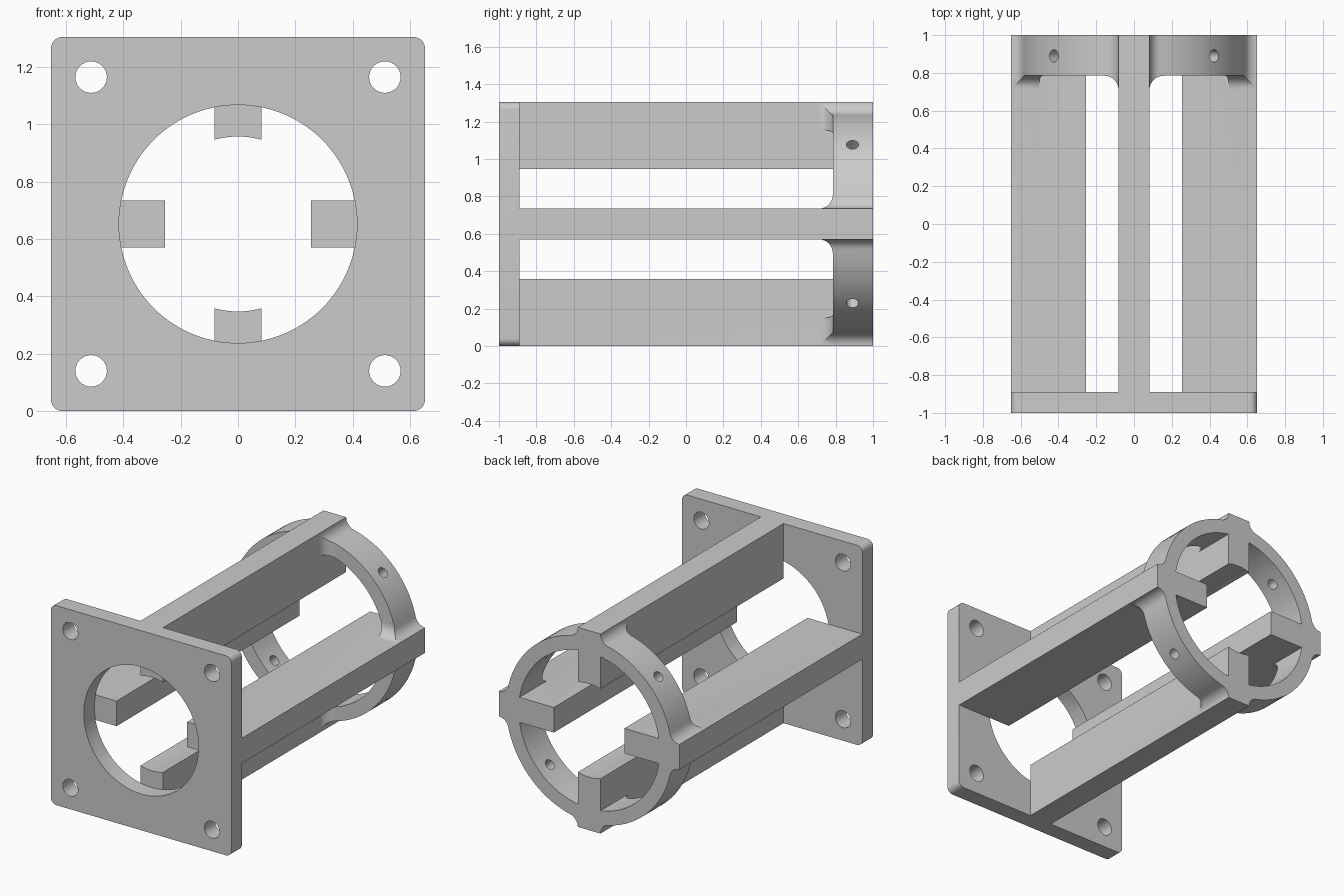
import bpy, bmesh
from math import sin, cos, pi, atan2, sqrt
from mathutils import Matrix, Vector

HALF = 0.652          # half side of the square plate
RIB = 0.082           # half rib thickness
RING_OUT, RING_IN, FILLET = 0.6, 0.51, 0.07
PLATE_BACK, COLLAR_FRONT = -0.89, 0.785

cube = bpy.data.objects.get("Cube")
if cube:
    bpy.data.objects.remove(cube, do_unlink=True)

grey = bpy.data.materials.new("plain grey")
grey.use_nodes = True
grey.diffuse_color = (0.6, 0.6, 0.6, 1)
grey.node_tree.nodes["Principled BSDF"].inputs["Base Color"].default_value = (0.6, 0.6, 0.6, 1)


def arc(cx, cy, r, a0, a1, n):
    return [(cx + r * cos(a0 + (a1 - a0) * i / n), cy + r * sin(a0 + (a1 - a0) * i / n))
            for i in range(n + 1)]


def prism(name, pts, lo, hi, turn=0, upright=False):
    """Extrude a profile along y (or along z when upright), then turn it about y."""
    bm = bmesh.new()
    place = (lambda p, d: (p[0], p[1], d)) if upright else (lambda p, d: (p[0], d, p[1]))
    face = bm.faces.new([bm.verts.new(place(p, lo)) for p in pts])
    ext = bmesh.ops.extrude_face_region(bm, geom=[face])
    shift = Vector(place((0, 0), hi - lo))
    bmesh.ops.translate(bm, vec=shift, verts=[v for v in ext["geom"] if isinstance(v, bmesh.types.BMVert)])
    bmesh.ops.rotate(bm, cent=(0, 0, 0), matrix=Matrix.Rotation(turn, 3, "Y"), verts=bm.verts)
    bmesh.ops.recalc_face_normals(bm, faces=bm.faces)
    mesh = bpy.data.meshes.new(name)
    bm.to_mesh(mesh)
    bm.free()
    mesh.materials.append(grey)
    ob = bpy.data.objects.new(name, mesh)
    bpy.context.collection.objects.link(ob)
    return ob


def circle(cx, cy, r, n):
    return arc(cx, cy, r, 0, 2 * pi * (n - 1) / n, n - 1)


def combine(ob, other, mode):
    mod = ob.modifiers.new(mode.lower(), "BOOLEAN")
    mod.operation, mod.object, mod.solver = mode, other, "EXACT"
    bpy.context.view_layer.objects.active = ob
    bpy.ops.object.modifier_apply(modifier=mod.name)
    bpy.data.objects.remove(other, do_unlink=True)


# Square base plate with rounded corners, bore and four screw holes
r = 0.04
outline = []
for k, (sx, sz) in enumerate([(1, 1), (-1, 1), (-1, -1), (1, -1)]):
    outline += arc(sx * (HALF - r), sz * (HALF - r), r, k * pi / 2, (k + 1) * pi / 2, 8)
frame = prism("mounting_frame", outline, -1, PLATE_BACK)
combine(frame, prism("bore_cutter", circle(0, 0, 0.415, 96), -1.1, -0.8), "DIFFERENCE")
for sx in (-1, 1):
    for sz in (-1, 1):
        combine(frame, prism("screw_cutter", circle(sx * 0.512, sz * 0.512, 0.055, 32), -1.1, -0.8), "DIFFERENCE")

# Collar outline: a ring that flares with a fillet into each rib corner
fx = RIB + FILLET
fz = sqrt((RING_OUT + FILLET) ** 2 - fx ** 2)
lean = atan2(fz, fx)
quarter = [(RIB, HALF)] + arc(fx, fz, FILLET, pi, pi + lean, 8)[1:]
quarter += arc(0, 0, RING_OUT, lean, pi / 2 - lean, 20)[1:]
quarter += [(z, x) for x, z in reversed(quarter[:9])][1:]
collar_outline = []
for k in range(4):
    c, s = round(cos(k * pi / 2)), round(sin(k * pi / 2))
    collar_outline += [(x * c + z * s, z * c - x * s) for x, z in quarter]


def make_collar(name, front):
    ob = prism(name, collar_outline, front, 1)
    combine(ob, prism("ring_cutter", circle(0, 0, RING_IN, 96), 0.5, 1.2), "DIFFERENCE")
    return ob


collar = make_collar("collar", COLLAR_FRONT)

# Rounded gussets where the collar front meets the rib sides
g = 0.075
bend = arc(RIB + g, COLLAR_FRONT - g, g, pi, pi / 2, 10)
right_gusset = bend + [(RIB + g, 0.83), (RIB - 0.03, 0.83), (RIB - 0.03, COLLAR_FRONT - g)]
for k in range(4):
    for side in (1, -1):
        gusset = prism("gusset", [(side * x, y) for x, y in right_gusset], 0.42, 0.7, k * pi / 2, True)
        combine(gusset, make_collar("gusset_limit", 0.69), "INTERSECT")
        combine(collar, gusset, "UNION")
combine(frame, collar, "UNION")

# Four ribs: upper and lower have a hollow inner face, the sides are flat
half_angle = atan2(RIB, 0.294)
hollow = arc(0, 0, 0.305, pi / 2 - half_angle, pi / 2 + half_angle, 10)
flat = [(RIB, 0.255), (-RIB, 0.255)]
for k in range(4):
    inner = flat if k % 2 else hollow
    rib = prism("rib", inner + [(-RIB, HALF), (RIB, HALF)], PLATE_BACK - 0.02, 1, k * pi / 2)
    combine(frame, rib, "UNION")
    if k == 0:
        continue

# Reopen the plate bore and drill the diagonal collar holes
combine(frame, prism("bore_cutter", circle(0, 0, 0.415, 96), -1.1, PLATE_BACK), "DIFFERENCE")
for turn in (pi / 4, -pi / 4):
    combine(frame, prism("pin_cutter", circle(0, 0.89, 0.033, 24), -0.9, 0.9, turn, True), "DIFFERENCE")

frame.location.z = HALF
bpy.ops.object.select_all(action="DESELECT")
frame.select_set(True)
bpy.context.view_layer.objects.active = frame
bpy.ops.object.shade_smooth_by_angle(angle=pi / 6)
